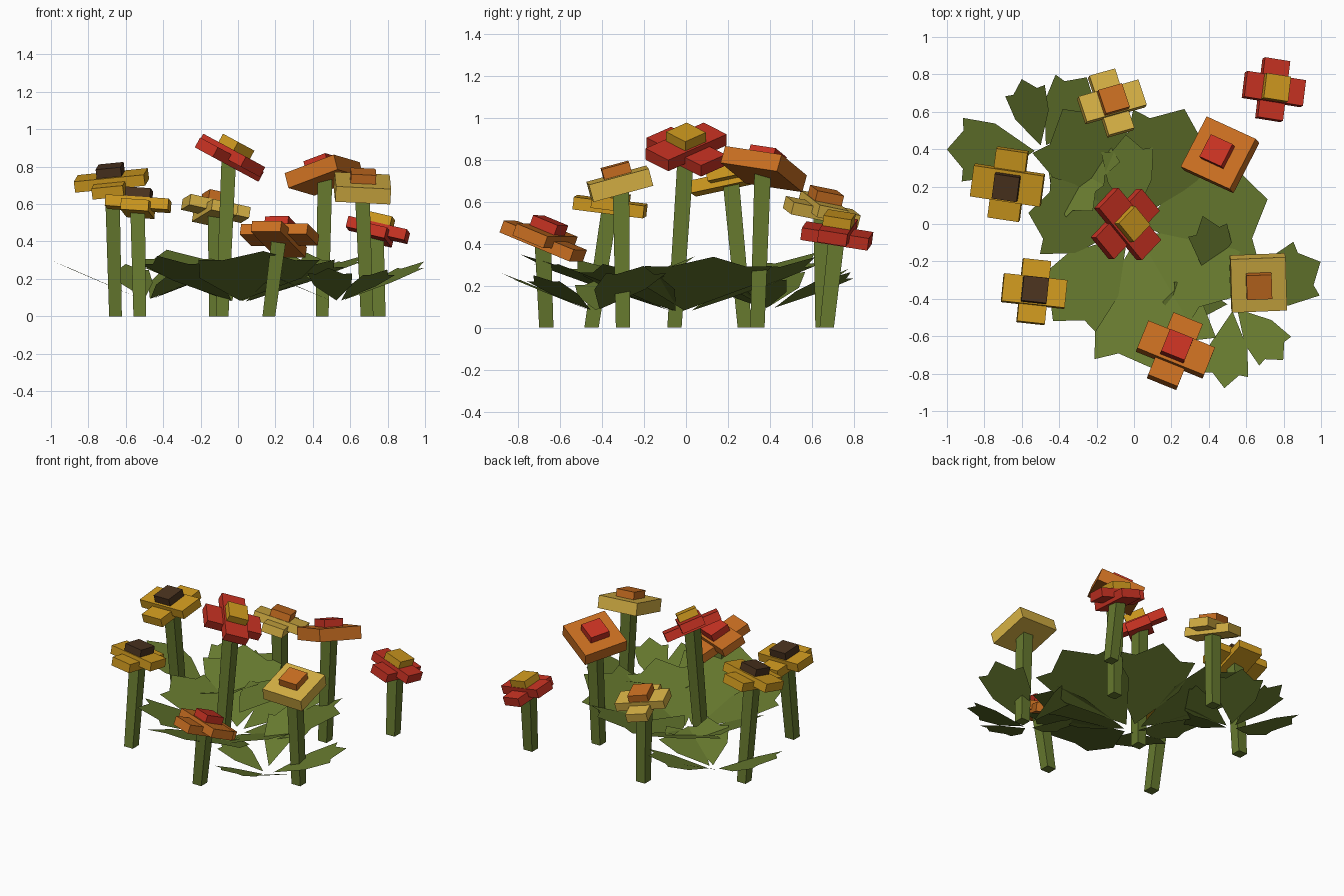
import bpy, bmesh
from math import radians, cos, sin
from mathutils import Matrix, Vector

cube = bpy.data.objects.get("Cube")
if cube:
    bpy.data.objects.remove(cube)


def srgb(r, g, b):
    return tuple((c / 255) ** 2.2 for c in (r, g, b)) + (1,)


def material(name, color):
    m = bpy.data.materials.new(name)
    m.use_nodes = True
    m.diffuse_color = color
    node = next(n for n in m.node_tree.nodes if n.type == 'BSDF_PRINCIPLED')
    node.inputs["Base Color"].default_value = color
    return m


green = material("leaf green", srgb(102, 120, 50))
gold = material("gold", srgb(206, 152, 36))
pale = material("pale yellow", srgb(214, 176, 70))
orange = material("orange", srgb(200, 110, 38))
red = material("red", srgb(198, 53, 39))
brown = material("dark brown", srgb(76, 54, 36))


def finish(bm, name, mat):
    me = bpy.data.meshes.new(name)
    bmesh.ops.recalc_face_normals(bm, faces=bm.faces)
    bm.to_mesh(me)
    bm.free()
    me.materials.append(mat)
    ob = bpy.data.objects.new(name, me)
    bpy.context.scene.collection.objects.link(ob)
    return ob


def add_box(bm, frame, size, z):
    place = frame @ Matrix.Translation((0, 0, z)) @ Matrix.Diagonal((*size, 1))
    bmesh.ops.create_cube(bm, size=1, matrix=place)


def stem(name, base, top):
    # Square, slightly leaning post, a little wider at the top
    bm = bmesh.new()
    rings = []
    for p, h in ((base, 0.034), (top, 0.039)):
        rings.append([bm.verts.new(p + Vector((x * h, y * h, 0)))
                      for x, y in ((-1, -1), (1, -1), (1, 1), (-1, 1))])
    low, high = rings
    bm.faces.new(low[::-1])
    bm.faces.new(high)
    for i in range(4):
        j = (i + 1) % 4
        bm.faces.new((low[i], low[j], high[j], high[i]))
    finish(bm, name, green)


def flower(name, head, normal, spin, base, petal_mat, centre_mat, length, width):
    head, normal = Vector(head), Vector(normal).normalized()
    turn = Vector((0, 0, 1)).rotation_difference(normal).to_matrix().to_4x4()
    frame = Matrix.Translation(head) @ turn @ Matrix.Rotation(radians(spin), 4, 'Z')
    # Petals: two crossed bars, or one square plate when width equals length
    bm = bmesh.new()
    if width < length:
        add_box(bm, frame, (length, width, 0.06), 0.012)
        add_box(bm, frame, (width, length, 0.06), -0.014)
        top = 0.042
    else:
        add_box(bm, frame, (length, length, 0.085), 0)
        top = 0.0425
    finish(bm, name + "_petals", petal_mat)
    # Raised centre block
    bm = bmesh.new()
    add_box(bm, frame, (0.135, 0.135, 0.08), top + 0.01)
    finish(bm, name + "_centre", centre_mat)
    stem(name + "_stem", Vector((*base, 0)), head - normal * 0.02)


flower("left_back_flower", (-0.675, 0.21, 0.715), (-0.13, -0.2, 1), -8,
       (-0.655, 0.28), gold, brown, 0.38, 0.17)
flower("left_front_flower", (-0.535, -0.36, 0.59), (0.08, 0.12, 1), -6,
       (-0.525, -0.45), gold, brown, 0.34, 0.15)
flower("back_flower", (-0.12, 0.65, 0.565), (0.15, 0.25, 1), 17,
       (-0.12, 0.65), pale, orange, 0.34, 0.145)
flower("middle_flower", (-0.04, 0, 0.85), (0.54, 0, 1), -47,
       (-0.085, -0.055), red, gold, 0.38, 0.16)
flower("right_back_flower", (0.46, 0.37, 0.755), (-0.25, 0.28, 1), -26,
       (0.45, 0.34), orange, red, 0.305, 0.305)
flower("far_corner_flower", (0.745, 0.72, 0.45), (0.25, 0.13, 1), -8,
       (0.755, 0.67), red, gold, 0.325, 0.14)
flower("right_front_flower", (0.665, -0.315, 0.685), (0.06, -0.27, 1), 2,
       (0.69, -0.3), pale, orange, 0.295, 0.295)
flower("front_flower", (0.22, -0.675, 0.425), (0.14, 0.36, 1), -22,
       (0.165, -0.665), orange, red, 0.385, 0.17)

# Half outline of a leaf: distance along it, and share of its width
OUTLINE = ((0.08, 0), (0.5, 0.42), (0.84, 0.5), (0.83, 0.3), (1, 0))


def leaf_cluster(name, centre, leaves):
    bm = bmesh.new()
    for angle, length, width, base_z, slope in leaves:
        a = radians(angle)
        outline = [(u, v) for u, v in OUTLINE]
        outline += [(u, -v) for u, v in OUTLINE[-2:0:-1]]
        verts = []
        for u, v in outline:
            r, s = u * length, v * width
            verts.append(bm.verts.new((centre[0] + r * cos(a) + s * sin(a),
                                       centre[1] + r * sin(a) - s * cos(a),
                                       base_z + r * slope)))
        bm.faces.new(verts)
    ob = finish(bm, name, green)
    # All blades face up
    for p in ob.data.polygons:
        if p.normal.z < 0:
            p.flip()


leaf_cluster("middle_leaves", (0, -0.02), [
    (-80, 0.78, 0.66, 0.06, 0.37), (-131, 0.66, 0.42, 0.06, 0.4),
    (172, 0.57, 0.42, 0.06, 0.42), (121, 0.74, 0.52, 0.06, 0.4),
    (67, 0.69, 0.5, 0.06, 0.4), (12, 0.73, 0.62, 0.06, 0.38),
    (-36, 0.64, 0.46, 0.06, 0.38), (95, 0.5, 0.28, 0.19, 0.12)])
leaf_cluster("left_leaves", (-0.49, 0.39), [
    (179, 0.51, 0.34, 0.08, 0.43), (106, 0.4, 0.22, 0.08, 0.5),
    (59, 0.46, 0.3, 0.08, 0.4), (-8, 0.42, 0.28, 0.08, 0.42),
    (-50, 0.42, 0.26, 0.08, 0.42)])
leaf_cluster("right_leaves", (0.53, -0.43), [
    (26, 0.52, 0.32, 0.07, 0.43), (-48, 0.4, 0.23, 0.07, 0.45),
    (-96, 0.45, 0.24, 0.07, 0.42), (109, 0.5, 0.22, 0.09, 0.5),
    (178, 0.38, 0.22, 0.07, 0.42)])
